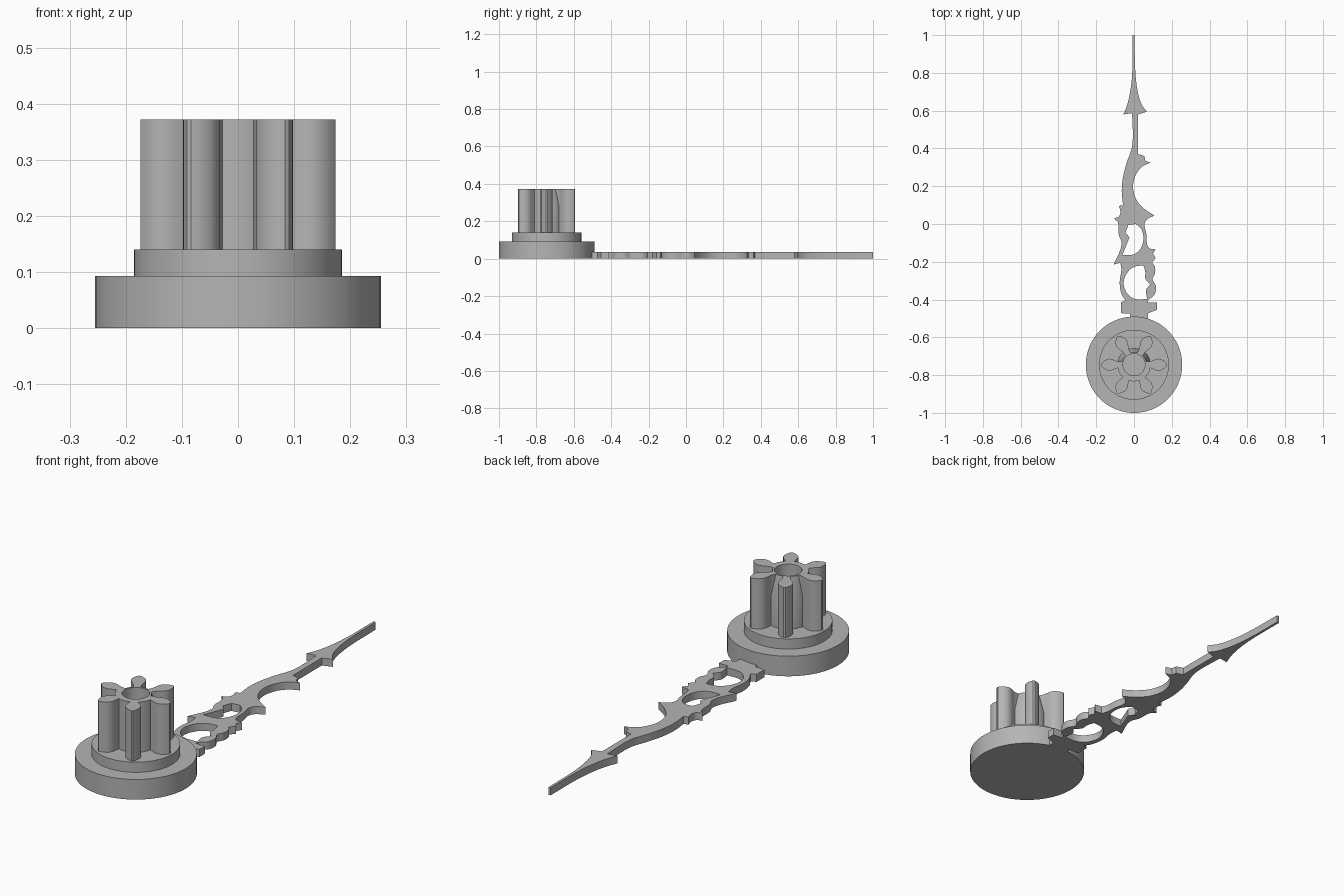
import bpy
import bmesh
from math import sin, cos, pi, radians
from mathutils import Vector

default_cube = bpy.data.objects.get("Cube")
if default_cube:
    bpy.data.objects.remove(default_cube, do_unlink=True)

grey = bpy.data.materials.new("plain grey")
grey.use_nodes = True
colour = (0.46, 0.46, 0.46, 1)
grey.diffuse_color = colour
grey.node_tree.nodes["Principled BSDF"].inputs["Base Color"].default_value = colour

CENTRE_Y = -0.745
BASE_TOP, COLLAR_TOP, GEAR_TOP, NOTCH_Z = 0.093, 0.14, 0.372, 0.28
BORE, ROOT = 0.058, 0.088
HAND_THICKNESS = 0.035


def finish(obj, angle=35):
    """Give the part its material and smooth its curved sides."""
    obj.data.materials.clear()
    obj.data.materials.append(grey)
    bpy.ops.object.select_all(action="DESELECT")
    obj.select_set(True)
    bpy.context.view_layer.objects.active = obj
    bpy.ops.object.shade_smooth_by_angle(angle=radians(angle))
    return obj


def mesh_object(name, bm, y=CENTRE_Y):
    bmesh.ops.recalc_face_normals(bm, faces=bm.faces)
    mesh = bpy.data.meshes.new(name)
    bm.to_mesh(mesh)
    bm.free()
    obj = bpy.data.objects.new(name, mesh)
    bpy.context.collection.objects.link(obj)
    obj.location.y = y
    return finish(obj)


def disc(name, radius, bottom, top):
    bpy.ops.mesh.primitive_cylinder_add(
        vertices=96, radius=radius, depth=top - bottom,
        location=(0, CENTRE_Y, (bottom + top) / 2))
    obj = bpy.context.object
    obj.name = name
    return finish(obj)


# Stepped round base
disc("base_disc", 0.255, 0, BASE_TOP)
disc("collar", 0.185, BASE_TOP, COLLAR_TOP)

# Hollow gear hub, cut back along the top of its rear half
bm = bmesh.new()
segments = 72
rings = []
for level in range(4):
    ring = []
    for i in range(segments):
        a = 2 * pi * i / segments
        behind = sin(a) > 0.15
        radius, z = [(ROOT, COLLAR_TOP), (ROOT, NOTCH_Z),
                     (0.066 if behind else ROOT, GEAR_TOP),
                     (BORE, GEAR_TOP)][level]
        ring.append(bm.verts.new((radius * cos(a), radius * sin(a), z)))
    rings.append(ring)
rings.append([bm.verts.new((v.co.x, v.co.y, COLLAR_TOP)) for v in rings[3]])
for low, high in zip(rings, rings[1:]):
    for i in range(segments):
        j = (i + 1) % segments
        bm.faces.new((low[i], low[j], high[j], high[i]))
mesh_object("gear_hub", bm)

# Six leaf-shaped teeth, each a mirrored profile of (distance, half width)
half_tooth = [(0.06, 0.016), (0.085, 0.017), (0.1, 0.023), (0.115, 0.029),
              (0.13, 0.032), (0.145, 0.029), (0.158, 0.021),
              (0.168, 0.012), (0.174, 0.004)]
tooth = half_tooth + [(r, -w) for r, w in reversed(half_tooth)]
bm = bmesh.new()
for k in range(6):
    a = k * pi / 3
    verts = [bm.verts.new((r * cos(a) - w * sin(a), r * sin(a) + w * cos(a),
                           COLLAR_TOP)) for r, w in tooth]
    face = bm.faces.new(verts)
    top = bmesh.ops.extrude_face_region(bm, geom=[face])["geom"]
    for v in top:
        if isinstance(v, bmesh.types.BMVert):
            v.co.z = GEAR_TOP
mesh_object("gear_teeth", bm)

# Ornate hand: outline halves run from the tip down, in thousandths
left_edge = [
    (-8, 1000), (-10, 790), (-22, 690), (-38, 625), (-56, 580), (-10, 587),
    (-10, 410), (-37, 330), (-58, 250), (-65, 175), (-58, 100), (-80, 95),
    (-72, 65), (-80, 40), (-106, 30), (-86, 10), (-80, -60), (-65, -100),
    (-108, -215), (-72, -205), (-67, -240), (-76, -310), (-66, -370),
    (-45, -405), (-70, -415), (-70, -472), (-20, -475), (-20, -530)]
right_edge = [
    (3, 1000), (8, 790), (22, 690), (42, 630), (68, 595), (22, 580),
    (22, 370), (55, 360), (60, 335), (88, 325), (45, 305), (12, 265),
    (-5, 200), (12, 130), (55, 80), (108, 45), (70, 25), (56, 0),
    (65, -50), (70, -110), (80, -130), (115, -135), (100, -157),
    (115, -180), (95, -205), (110, -225), (110, -265), (98, -290),
    (116, -330), (108, -375), (75, -405), (75, -415), (122, -415),
    (122, -455), (75, -472), (75, -530)]
upper_hole = [(-30, -5), (10, 0), (40, -30), (50, -80), (35, -130), (0, -160),
              (-62, -165), (-24, -70), (-45, -45)]
lower_hole = [(50, -220), (5, -225), (-30, -250), (-55, -310), (-38, -365),
              (0, -395), (70, -398), (64, -350), (86, -320), (60, -290),
              (60, -255)]


def rounded(points, steps=4):
    """Bend the gentle corners of a closed outline and keep the sharp ones."""
    pts = [Vector(p) / 1000 for p in points]
    n = len(pts)

    def tangent(i, along):
        before, after = pts[i] - pts[i - 1], pts[(i + 1) % n] - pts[i]
        if before.angle(after) > radians(52):
            return along
        return (before.normalized() + after.normalized()).normalized() * along.length

    result = []
    for i in range(n):
        j = (i + 1) % n
        p, q = pts[i], pts[j]
        m, k = tangent(i, q - p), tangent(j, q - p)
        for s in range(steps):
            t = s / steps
            result.append(p * (1 + 2 * t) * (1 - t) ** 2 + m * t * (1 - t) ** 2
                          + q * t * t * (3 - 2 * t) - k * t * t * (1 - t))
    return result


curve = bpy.data.curves.new("hand_outline", "CURVE")
curve.dimensions = "2D"
curve.fill_mode = "BOTH"
curve.extrude = HAND_THICKNESS / 2
for outline in (left_edge + right_edge[::-1], upper_hole, lower_hole):
    path = rounded(outline)
    spline = curve.splines.new("POLY")
    spline.points.add(len(path) - 1)
    for point, co in zip(spline.points, path):
        point.co = (co.x, co.y, 0, 1)
    spline.use_cyclic_u = True
outline_object = bpy.data.objects.new("hand_outline", curve)
bpy.context.collection.objects.link(outline_object)
bpy.context.view_layer.update()
graph = bpy.context.evaluated_depsgraph_get()
mesh = bpy.data.meshes.new_from_object(outline_object.evaluated_get(graph))
bpy.data.objects.remove(outline_object, do_unlink=True)

bm = bmesh.new()
bm.from_mesh(mesh)
bmesh.ops.remove_doubles(bm, verts=bm.verts, dist=0.00005)
bmesh.ops.translate(bm, verts=bm.verts, vec=(0, 0, HAND_THICKNESS / 2))
mesh_object("ornate_hand", bm, y=0)
